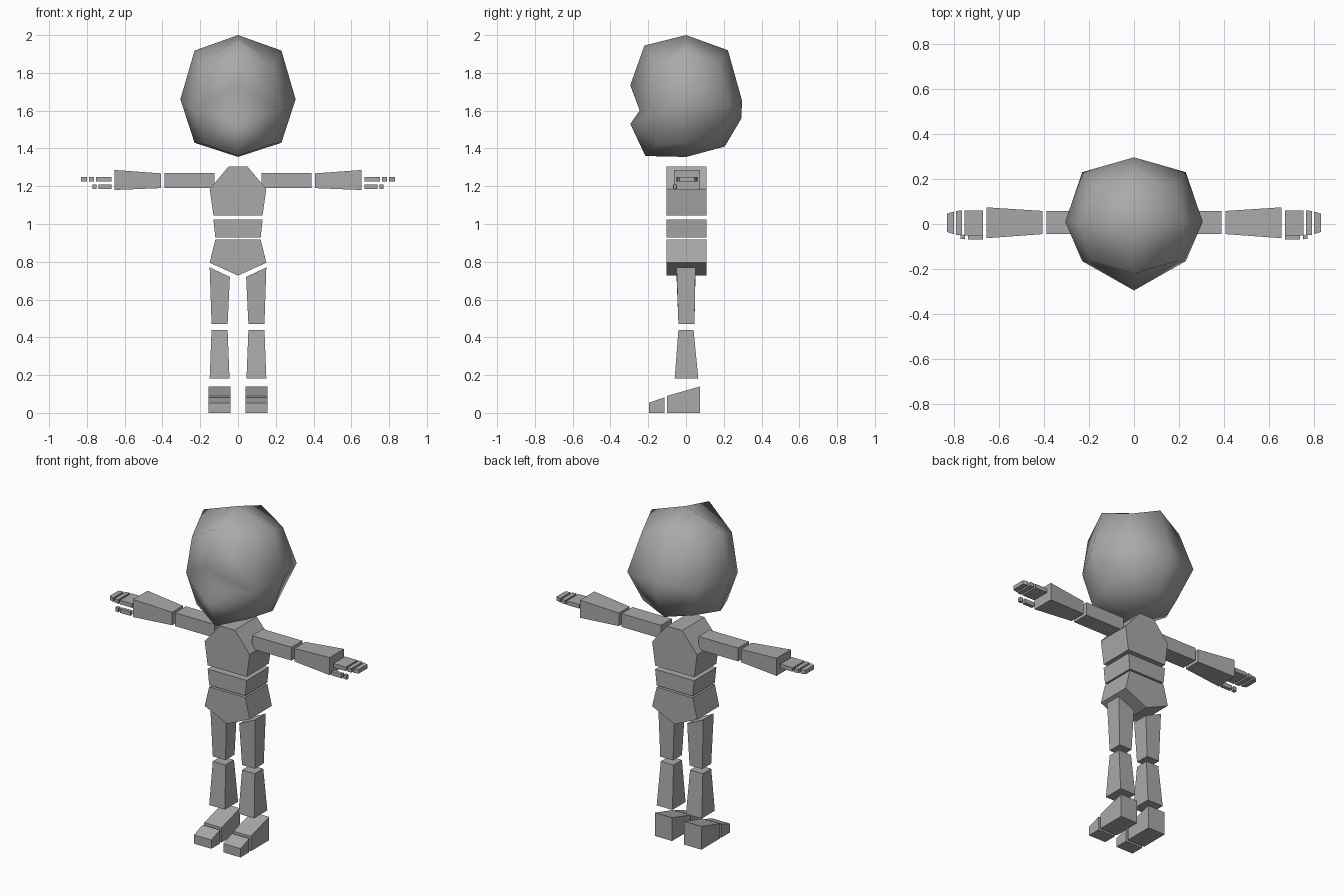
import bpy, bmesh

grey = bpy.data.materials.new("plain_grey")
grey.diffuse_color = (0.4, 0.4, 0.4, 1)


def make(name, verts, faces):
    me = bpy.data.meshes.new(name)
    me.from_pydata(verts, [], faces)
    bm = bmesh.new()
    bm.from_mesh(me)
    bmesh.ops.recalc_face_normals(bm, faces=bm.faces)
    bm.to_mesh(me)
    bm.free()
    me.materials.append(grey)
    ob = bpy.data.objects.new(name, me)
    bpy.context.collection.objects.link(ob)
    return ob


def prism(name, axis, profile, side=1):
    """Solid from profile points (u, v, lo, hi); lo and hi lie along the axis."""
    n = len(profile)

    def place(u, v, d):
        x, y, z = (u, d, v) if axis == 'Y' else (d, u, v)
        return (x * side, y, z)
    verts = [place(u, v, lo) for u, v, lo, hi in profile]
    verts += [place(u, v, hi) for u, v, lo, hi in profile]
    faces = [tuple(range(n)), tuple(range(n, 2 * n))]
    faces += [(i, (i + 1) % n, (i + 1) % n + n, i + n) for i in range(n)]
    return make(name, verts, faces)


def beam(name, side, start, end):
    """Tapered bar along x; each end is (x, y0, y1, z0, z1)."""
    (xa, ya, yb, za, zb), (xe, yc, yd, zc, zd) = start, end
    return prism(name, 'Y', [(xa, za, ya, yb), (xe, zc, yc, yd),
                             (xe, zd, yc, yd), (xa, zb, ya, yb)], side)


# Trunk: symmetric outlines with a constant depth
def trunk(name, half):
    pts = half + [(-x, z) for x, z in reversed(half) if x > 0]
    prism(name, 'Y', [(x, z, -0.103, 0.108) for x, z in pts])


trunk("chest", [(0.05, 1.305), (0.15, 1.185), (0.13, 1.045)])
trunk("waist", [(0.13, 1.023), (0.12, 0.928)])
trunk("pelvis", [(0.12, 0.918), (0.15, 0.795), (0, 0.727)])

for side, tag in ((1, "left"), (-1, "right")):
    # Legs
    prism("thigh_" + tag, 'Y', [
        (0.15, 0.77, -0.05, 0.05), (0.14, 0.47, -0.04, 0.045),
        (0.055, 0.47, -0.04, 0.045), (0.043, 0.72, -0.05, 0.05)], side)
    prism("shin_" + tag, 'Y', [
        (0.14, 0.44, -0.04, 0.04), (0.15, 0.182, -0.06, 0.065),
        (0.045, 0.182, -0.06, 0.065), (0.055, 0.44, -0.04, 0.04)], side)
    # Feet
    prism("foot_" + tag, 'X', [(y, z, 0.04, 0.155) for y, z in (
        (-0.1, 0), (0.075, 0), (0.075, 0.14), (-0.1, 0.09))], side)
    prism("toes_" + tag, 'X', [(y, z, 0.04, 0.155) for y, z in (
        (-0.197, 0), (-0.115, 0), (-0.115, 0.082), (-0.197, 0.053))], side)
    # Arms
    beam("upper_arm_" + tag, side, (0.125, -0.045, 0.058, 1.19, 1.27),
         (0.388, -0.045, 0.058, 1.19, 1.27))
    beam("forearm_" + tag, side, (0.407, -0.045, 0.058, 1.19, 1.268),
         (0.655, -0.063, 0.074, 1.18, 1.286))
    # Hands
    beam("palm_" + tag, side, (0.67, -0.05, 0.06, 1.226, 1.25),
         (0.753, -0.05, 0.06, 1.226, 1.25))
    beam("fingers_" + tag, side, (0.763, -0.05, 0.06, 1.226, 1.25),
         (0.79, -0.048, 0.058, 1.226, 1.25))
    beam("fingertips_" + tag, side, (0.8, -0.045, 0.055, 1.226, 1.25),
         (0.83, -0.035, 0.046, 1.226, 1.25))
    beam("thumb_" + tag, side, (0.67, -0.068, -0.047, 1.185, 1.21),
         (0.738, -0.068, -0.047, 1.185, 1.21))
    beam("thumb_tip_" + tag, side, (0.75, -0.068, -0.047, 1.185, 1.21),
         (0.77, -0.066, -0.049, 1.185, 1.21))

# Head: half of a coarse rounded block, mirrored and shaded smooth
head_points = [
    (0, 0, 2.0), (0, 0, 1.355),                                      # crown, base
    (0, -0.22, 1.945), (0, -0.295, 1.735), (0, -0.245, 1.6),         # face line
    (0, -0.295, 1.53), (0, -0.215, 1.36),
    (0.19, -0.165, 1.83), (0.23, -0.165, 1.6), (0.17, -0.15, 1.42),  # cheek
    (0.23, 0, 1.918), (0.305, 0.01, 1.66), (0.23, 0, 1.43),          # side
    (0.175, 0.175, 1.855), (0.23, 0.23, 1.63), (0.17, 0.165, 1.45),  # rear corner
    (0, 0.222, 1.92), (0, 0.296, 1.655), (0, 0.294, 1.56), (0, 0.205, 1.41)]
head_faces = [
    (0, 2, 7, 10), (0, 10, 13, 16), (1, 12, 9, 6), (1, 19, 15, 12),
    (2, 3, 8, 7), (3, 4, 8), (4, 5, 8), (5, 6, 9, 8),
    (7, 8, 11, 10), (8, 9, 12, 11), (10, 11, 14, 13), (11, 12, 15, 14),
    (13, 14, 17, 16), (14, 18, 17), (14, 15, 19, 18)]
head = make("head", head_points, head_faces)
head.data.polygons.foreach_set("use_smooth", [True] * len(head_faces))
mirror = head.modifiers.new("mirror", 'MIRROR')
mirror.use_clip = True
